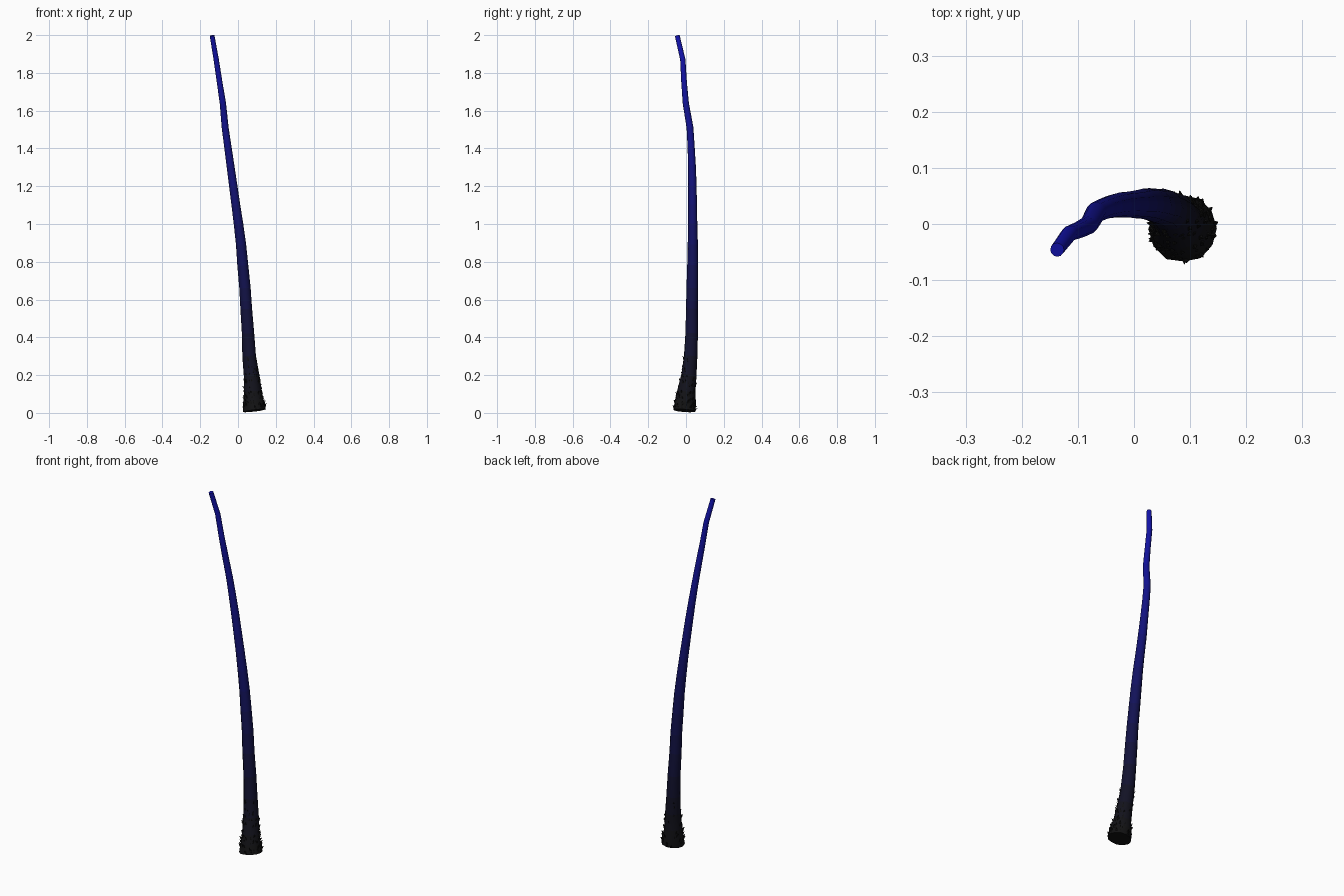
import bpy, bmesh, math, random
from mathutils import Vector

if "Cube" in bpy.data.objects:
    bpy.data.objects.remove(bpy.data.objects["Cube"])

random.seed(4)
SIDES = 12

# Centre line and radius: x, y, z, r
path = [(.089, -.008, .012, .061), (.083, -.004, .06, .054), (.078, .002, .11, .047),
        (.071, .014, .2, .040), (.061, .024, .3, .036), (.053, .030, .42, .033),
        (.044, .031, .55, .031), (.037, .033, .66, .030), (.026, .035, .78, .029),
        (.016, .036, .89, .027), (.003, .035, 1.0, .025), (-.011, .035, 1.1, .023),
        (-.025, .034, 1.2, .022), (-.040, .031, 1.31, .0205), (-.054, .027, 1.41, .019),
        (-.068, .021, 1.51, .018), (-.080, -.001, 1.64, .0165), (-.097, -.010, 1.75, .015),
        (-.115, -.017, 1.87, .014), (-.137, -.046, 1.997, .0125)]
pts = [Vector(p[:3]) for p in path]
rad = [p[3] for p in path]


def shade(t, name):
    m = bpy.data.materials.new(name)
    m.diffuse_color = (.006, .006, .006 + .42 * t ** 1.7, 1)
    m.use_nodes = True
    m.node_tree.nodes["Principled BSDF"].inputs["Base Color"].default_value = m.diffuse_color
    return m


def tangent(i):
    return (pts[min(i + 1, len(pts) - 1)] - pts[max(i - 1, 0)]).normalized()


def frame(i):
    t = tangent(i)
    u = (Vector((1, 0, 0)) - t * t.x).normalized()
    return u, t.cross(u)


def finish(bm, name, mats):
    me = bpy.data.meshes.new(name)
    bmesh.ops.recalc_face_normals(bm, faces=bm.faces)
    bm.to_mesh(me)
    bm.free()
    for m in mats:
        me.materials.append(m)
    ob = bpy.data.objects.new(name, me)
    bpy.context.collection.objects.link(ob)
    return ob


# Tapered stem, black at the foot and blue at the tip
mats = [shade((a.z + b.z) / 4, "stem_%02d" % i) for i, (a, b) in enumerate(zip(pts, pts[1:]))]
bm = bmesh.new()
rings = []
for i, p in enumerate(pts):
    u, v = frame(i)
    rough = .06 if p.z < .35 else .02
    ring = []
    for k in range(SIDES):
        a = math.tau * k / SIDES
        r = rad[i] * (1 + random.uniform(-rough, rough))
        ring.append(bm.verts.new(p + (u * math.cos(a) + v * math.sin(a)) * r))
    rings.append(ring)
for i in range(len(rings) - 1):
    for k in range(SIDES):
        j = (k + 1) % SIDES
        f = bm.faces.new((rings[i][k], rings[i][j], rings[i + 1][j], rings[i + 1][k]))
        f.material_index = i
bm.faces.new(rings[0][::-1])
bm.faces.new(rings[-1]).material_index = len(mats) - 1
stem = finish(bm, "stem", mats)
bpy.context.view_layer.objects.active = stem
stem.select_set(True)
bpy.ops.object.shade_smooth_by_angle(angle=math.radians(40))

# Small ragged bark flakes around the foot
bm = bmesh.new()
for n in range(90):
    s = random.uniform(0, 3.7) if n < 60 else random.uniform(0, 1.5)
    i, w = int(s), s % 1
    u, v = frame(i)
    a = random.uniform(0, math.tau)
    out = u * math.cos(a) + v * math.sin(a)
    side = v * math.cos(a) - u * math.sin(a)
    c = pts[i].lerp(pts[i + 1], w)
    r = rad[i] * (1 - w) + rad[i + 1] * w
    foot = c + out * (r - .004)
    up = tangent(i) * random.uniform(.012, .03)
    tip = foot + out * random.uniform(.006, .011) + up
    base = [foot + side * .006, foot - side * .006, foot + up * .8]
    q = [bm.verts.new(x) for x in base + [tip]]
    for tri in ((0, 1, 2), (0, 1, 3), (1, 2, 3), (2, 0, 3)):
        bm.faces.new([q[k] for k in tri])
finish(bm, "bark_flakes", [shade(0, "bark")])
